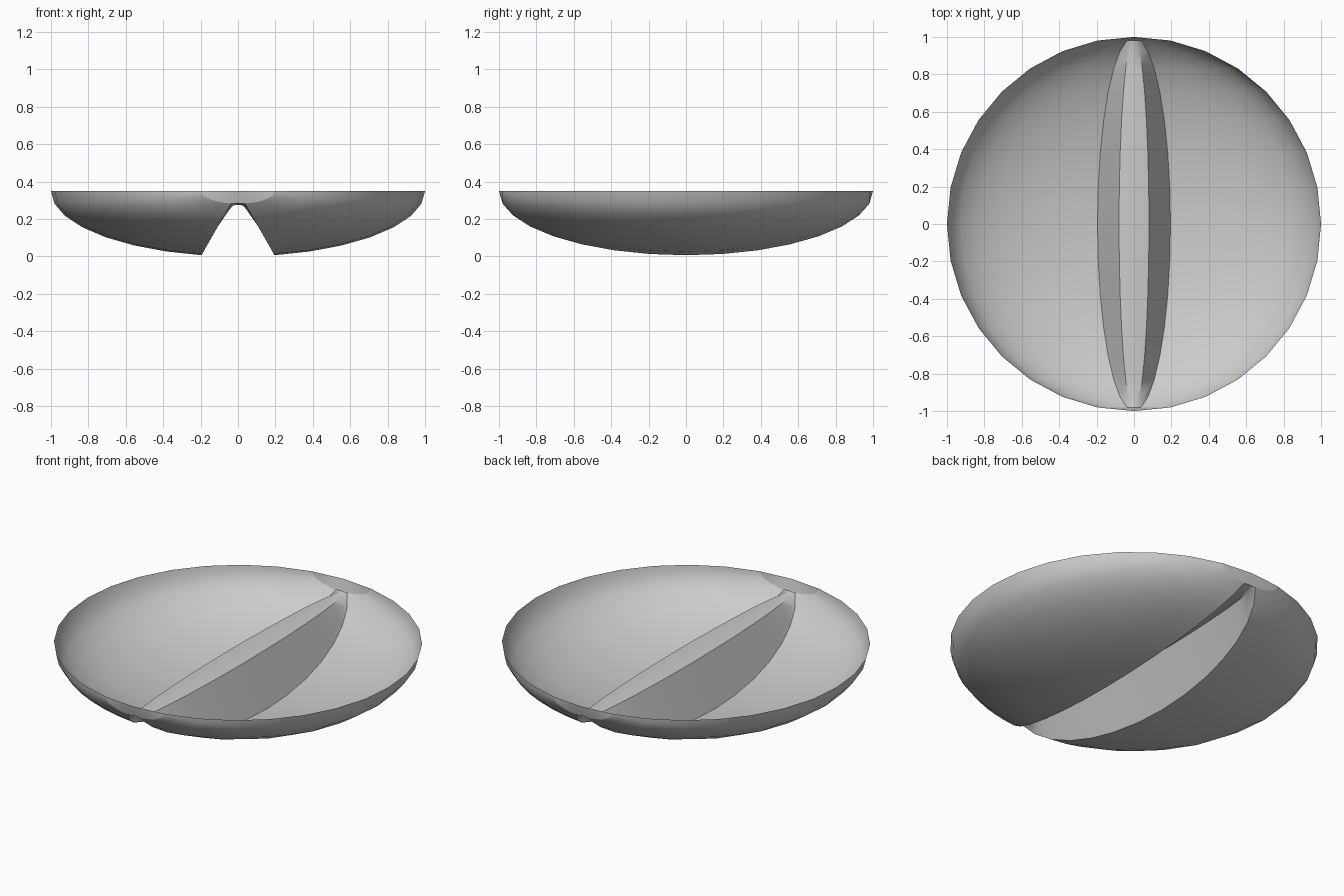
import bpy, bmesh
from math import sin, cos, radians

if "Cube" in bpy.data.objects:
    bpy.data.objects.remove(bpy.data.objects["Cube"])

STEP = 11.25      # 32 sides all round
DEPTH = 0.35      # dome depth
FLOOR = 0.272     # height of the slot floor

bm = bmesh.new()


def dome(a, c, y):
    """Point on the flattened half sphere whose poles lie on the y axis."""
    return (sin(a) * c, y, DEPTH * (1 - cos(a) * c))


# Cross-sections along y: dome side, slot wall, slot floor, slot wall, dome side
rings = []
for j in range(-7, 8):
    lat = radians(j * STEP)
    c, y = cos(lat), sin(lat)
    left = [dome(radians(i * STEP), c, y) for i in range(-8, 0)]
    lip_z = left[-1][2]
    floor_z = max(FLOOR, lip_z)
    half = 0.08 * c
    floor = [(-half, y, floor_z), (0, y, floor_z + 0.012 * c), (half, y, floor_z)]
    right = [(-x, yy, z) for x, yy, z in reversed(left)]
    rings.append([bm.verts.new(p) for p in left + floor + right])

for r0, r1 in zip(rings, rings[1:]):
    for k in range(len(r0) - 1):
        bm.faces.new((r0[k], r1[k], r1[k + 1], r0[k + 1]))

# Close both ends at the rim
for ring, y in ((rings[0], -1), (rings[-1], 1)):
    pole = bm.verts.new((0, y, DEPTH))
    for k in range(len(ring) - 1):
        tri = (ring[k], ring[k + 1], pole)
        bm.faces.new(tri if y > 0 else tri[::-1])

# Outside of the dome faces down
bm.normal_update()
if sum(f.normal.z * f.calc_area() for f in bm.faces) > 0:
    bmesh.ops.reverse_faces(bm, faces=bm.faces[:])

mesh = bpy.data.meshes.new("slotted_screw_head")
bm.to_mesh(mesh)
bm.free()
head = bpy.data.objects.new("slotted_screw_head", mesh)
bpy.context.collection.objects.link(head)
bpy.context.view_layer.objects.active = head
head.select_set(True)
bpy.ops.object.shade_smooth_by_angle(angle=radians(35))
